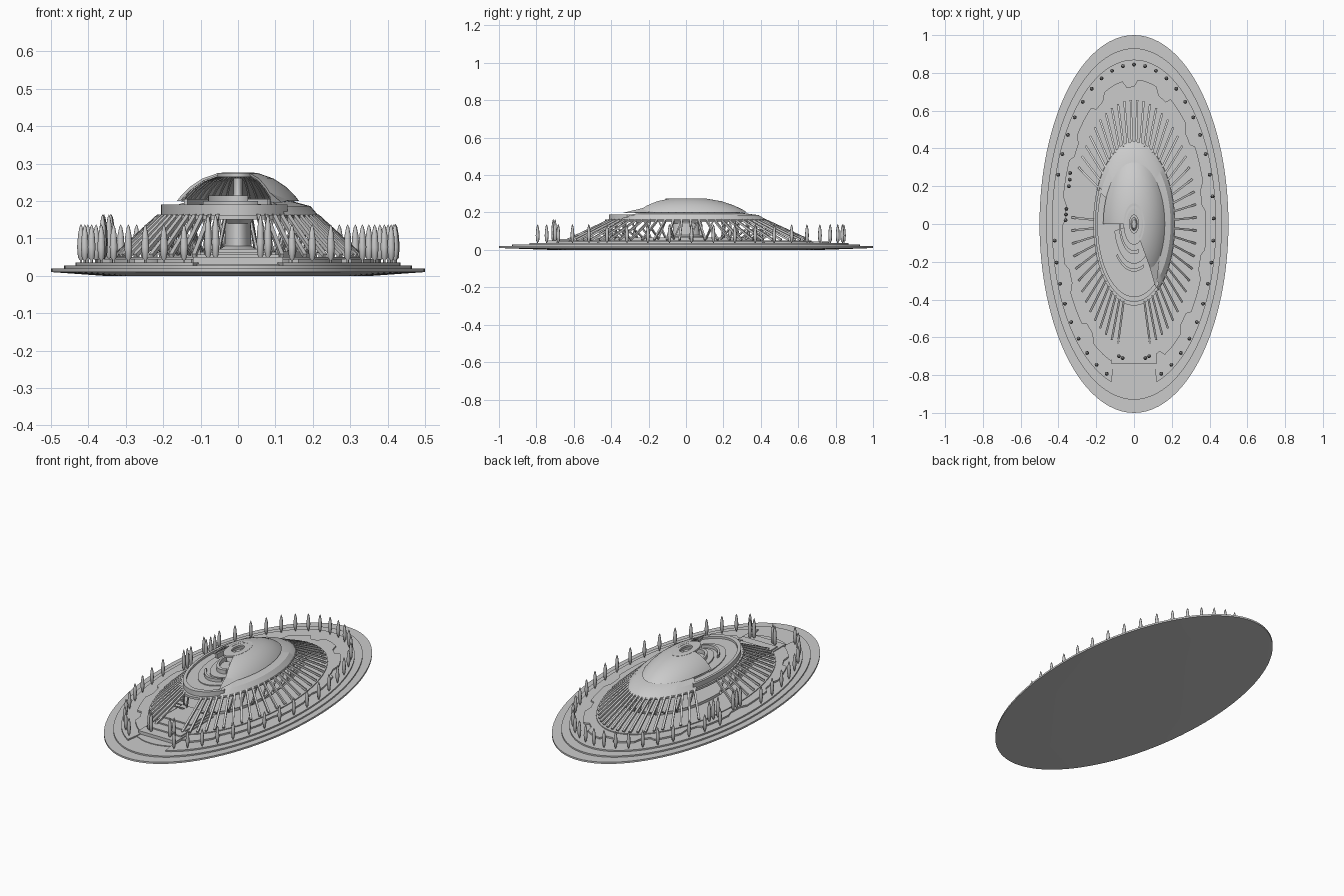
import bpy, bmesh
from math import sin, cos, radians, pi
from mathutils import Vector, Matrix

if "Cube" in bpy.data.objects:
    bpy.data.objects.remove(bpy.data.objects["Cube"])

YS = 2.0  # the whole plan is an ellipse twice as long in y


def pt(r, deg, z):
    a = radians(deg)
    return Vector((r * cos(a), YS * r * sin(a), z))


def finish(name, bm, smooth=30):
    bmesh.ops.remove_doubles(bm, verts=bm.verts, dist=1e-5)
    bmesh.ops.recalc_face_normals(bm, faces=bm.faces)
    me = bpy.data.meshes.new(name)
    bm.to_mesh(me)
    bm.free()
    ob = bpy.data.objects.new(name, me)
    bpy.context.collection.objects.link(ob)
    if smooth:
        me.shade_smooth()
        me.set_sharp_from_angle(angle=radians(smooth))
    return ob


def sweep(name, prof, a0=0, a1=360, n=72, wobble=None):
    """Sweep a closed (r, z) profile around the ellipse from a0 to a1 degrees."""
    bm = bmesh.new()
    full = a1 - a0 >= 360
    rows = []
    for i in range(n if full else n + 1):
        k = wobble(i) if wobble else 1
        a = a0 + (a1 - a0) * i / n
        rows.append([bm.verts.new(pt(r * k, a, z)) for r, z in prof])
    m = len(prof)
    for i in range(n):
        p, q = rows[i], rows[(i + 1) % len(rows)]
        for j in range(m):
            bm.faces.new((p[j], q[j], q[(j + 1) % m], p[(j + 1) % m]))
    if not full:
        bm.faces.new(rows[0])
        bm.faces.new(rows[-1])
    return finish(name, bm)


def disc(name, r, z0, z1, **kw):
    return sweep(name, [(0, z0), (r, z0), (r, z1), (0, z1)], **kw)


def ring(name, r0, r1, z0, z1, **kw):
    return sweep(name, [(r0, z0), (r1, z0), (r1, z1), (r0, z1)], **kw)


def beam(bm, a, b, w, h):
    d = b - a
    rot = d.to_track_quat('X', 'Z').to_matrix().to_4x4()
    bmesh.ops.create_cube(bm, size=1, matrix=Matrix.Translation((a + b) / 2) @ rot
                          @ Matrix.Diagonal((d.length, w, h, 1)))


# stepped oval base
sweep("base_plate", [(0, 0), (0.36, 0), (0.5, 0.01), (0.5, 0.02), (0, 0.02)], n=96)
disc("base_step", 0.465, 0.018, 0.028, n=96)
ring("tree_terrace", 0.33, 0.435, 0.026, 0.036, a0=-74, a1=254, n=96)
disc("inner_terrace", 0.40, 0.026, 0.032)
ring("jagged_terrace", 0.30, 0.375, 0.03, 0.045, a0=-74, a1=254, n=108,
     wobble=lambda i: 1.02 if (i // 3) % 3 else 0.97)
disc("plinth", 0.335, 0.03, 0.05)
disc("hall_floor", 0.20, 0.048, 0.065)

# entrance stairs at the front
for i in range(4):
    bm = bmesh.new()
    y0, y1 = -0.74 + i * 0.06, -0.38
    bmesh.ops.create_cube(bm, size=1, matrix=Matrix.Translation((0, (y0 + y1) / 2, 0.035 + 0.004 * i))
                          @ Matrix.Diagonal((0.24 - 0.02 * i, y1 - y0, 0.03 + 0.006 * i, 1)))
    finish("stair_%d" % (i + 1), bm, 0)

# central column
sweep("core_column", [(0, 0.06), (0.05, 0.06), (0.05, 0.072), (0.036, 0.08), (0.034, 0.14),
                      (0.046, 0.162), (0.03, 0.2), (0, 0.2)], n=32)

# raking ribs and their inner braces
bm = bmesh.new()
for k in range(60):
    a = 3 + 6 * k
    if 153 < a < 177 or 260 < a < 280:
        continue
    beam(bm, pt(0.212, a, 0.16), pt(0.328, a, 0.054), 0.011, 0.011)
    if k % 2 == 0:
        beam(bm, pt(0.205, a, 0.058), pt(0.258, a, 0.115), 0.008, 0.008)
        beam(bm, pt(0.205, a, 0.06), pt(0.205, a + 6, 0.16), 0.007, 0.007)
finish("raking_ribs", bm, 0)

# roof deck, parapet band and sloping canopy
disc("roof_deck", 0.2, 0.158, 0.178)
ring("eave_ring", 0.198, 0.216, 0.15, 0.162)
ring("parapet_band", 0.192, 0.206, 0.156, 0.19, a0=152, a1=310, n=40)
sweep("canopy", [(0.15, 0.192), (0.19, 0.178), (0.214, 0.155), (0.218, 0.158),
                 (0.194, 0.186), (0.15, 0.198)], a0=-54, a1=155, n=52)
ring("drum_wall", 0.135, 0.145, 0.175, 0.205, a0=-54, a1=180, n=52)

# terraces inside the open quarter
ring("terrace_low", 0.0, 0.15, 0.176, 0.183, a0=180, a1=306, n=32)
ring("terrace_mid", 0.0, 0.105, 0.18, 0.192, a0=190, a1=306, n=32)
ring("curved_wall_outer", 0.118, 0.126, 0.18, 0.2, a0=222, a1=295, n=24)
ring("curved_wall_inner", 0.07, 0.08, 0.18, 0.215, a0=180, a1=290, n=32)

# open dome shell with a top eye
outer = [(0.163, 0.2), (0.152, 0.215), (0.128, 0.238), (0.095, 0.26), (0.055, 0.274), (0.04, 0.276)]
inner = [(0.04, 0.27), (0.055, 0.268), (0.092, 0.254), (0.123, 0.232), (0.146, 0.21), (0.153, 0.2)]
sweep("dome_shell", outer + inner, a0=-54, a1=180, n=60)
ring("eye_ring", 0.024, 0.055, 0.264, 0.275, n=40)
sweep("eye_spindle", [(0, 0.19), (0.02, 0.19), (0.012, 0.22), (0.012, 0.262), (0, 0.262)], n=24)

# lining ribs under the dome
bm = bmesh.new()
for k in range(29):
    a = -50 + 8 * k
    for p, q in zip(inner[1:], inner[2:]):
        beam(bm, pt(p[0], a, p[1]), pt(q[0], a, q[1]), 0.005, 0.006)
finish("dome_lining_ribs", bm, 0)

# front fin: dome edge reaching down to the parapet
bm = bmesh.new()
f = [bm.verts.new(pt(*p)) for p in ((0.14, -54, 0.225), (0.208, -56, 0.196), (0.16, -30, 0.203), (0.15, -54, 0.196))]
for t in ((0, 1, 2), (0, 3, 1), (1, 3, 2), (0, 2, 3)):
    bm.faces.new([f[i] for i in t])
finish("dome_front_tip", bm, 0)

# slim cypress trees
spots = []
for k in range(45):
    a = (2 + 8 * k) % 360
    if 254 < a < 286 or 162 < a < 182:
        continue
    spots.append((pt(0.422, a, 0.036), 0.102))
extra = [(-0.345, 0.2), (-0.34, 0.235), (-0.338, 0.27), (-0.362, 0.02), (-0.36, 0.05), (-0.358, 0.08),
         (-0.08, -0.7), (-0.06, -0.71), (0.06, -0.71), (0.08, -0.7)]
spots += [(Vector((x, y, 0.04)), 0.125) for x, y in extra]
tree = [(0.003, 0), (0.003, 0.06), (0.008, 0.12), (0.0105, 0.4), (0.008, 0.72), (0.004, 0.92), (0, 1)]
bm = bmesh.new()
n = 8
for base, h in spots:
    rows = [[bm.verts.new(base + Vector((r * cos(2 * pi * i / n), r * sin(2 * pi * i / n), t * h)))
             for i in range(n)] for r, t in tree]
    for p, q in zip(rows, rows[1:]):
        for i in range(n):
            bm.faces.new((p[i], p[(i + 1) % n], q[(i + 1) % n], q[i]))
finish("cypress_trees", bm, 50)
